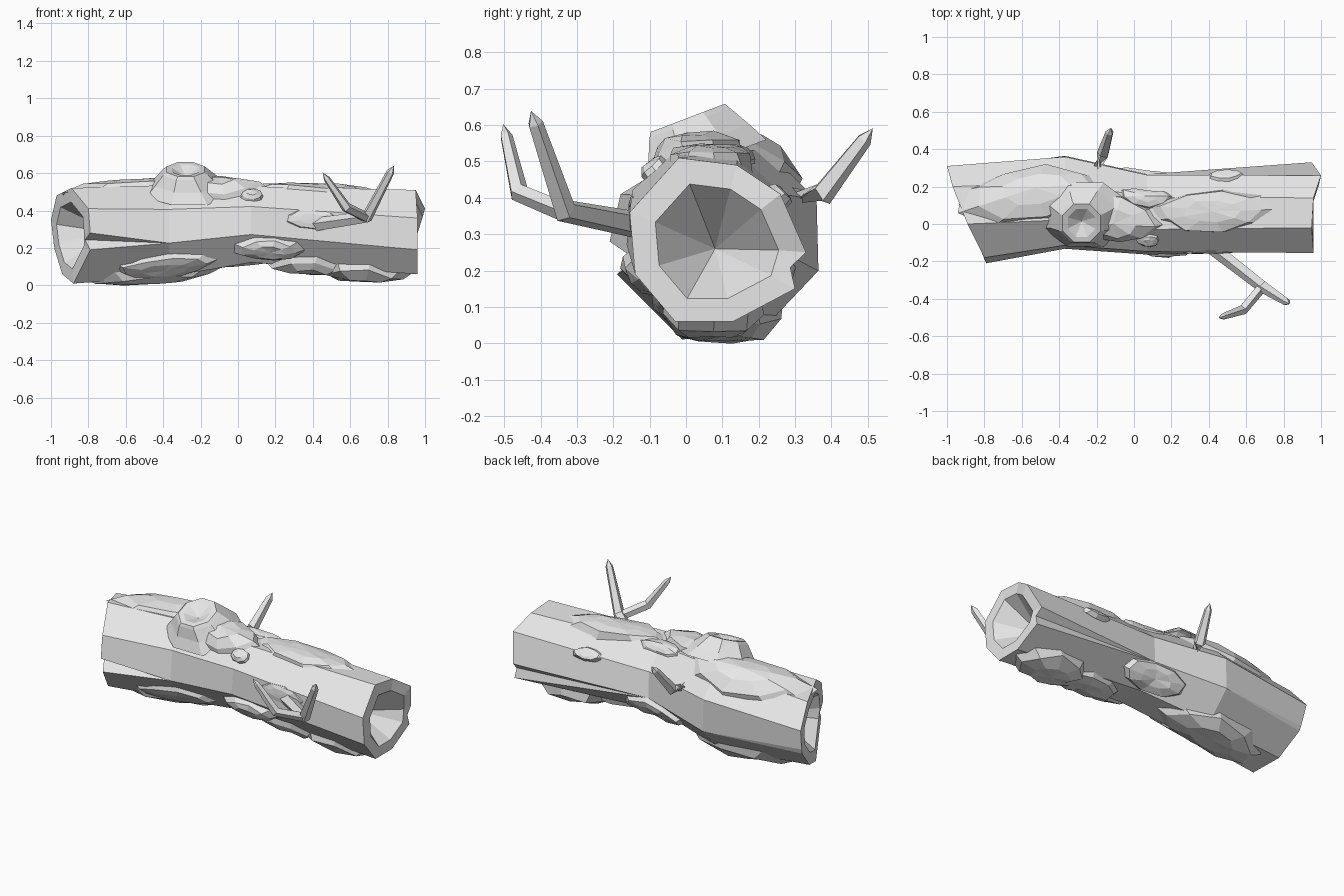
import bpy
import bmesh
import random
from math import sin, cos, radians, pi
from mathutils import Vector

random.seed(4)
if "Cube" in bpy.data.objects:
    bpy.data.objects.remove(bpy.data.objects["Cube"], do_unlink=True)

grey = bpy.data.materials.new("pale_grey_wood")
grey.use_nodes = True
grey.diffuse_color = (0.8, 0.8, 0.8, 1)
grey.node_tree.nodes["Principled BSDF"].inputs["Base Color"].default_value = grey.diffuse_color

# Log cross-sections: x, centre y, centre z, radius y, radius z
SECTIONS = [
    (-0.9, 0.05, 0.27, 0.27, 0.265),
    (-0.37, 0.12, 0.29, 0.26, 0.265),
    (0.07, 0.055, 0.325, 0.225, 0.22),
    (0.96, 0.085, 0.28, 0.245, 0.235),
]


def loft(name, rings, start=None, end=None):
    """Skin a list of rings; optional apex points close the ends."""
    bm = bmesh.new()
    loops = [[bm.verts.new(p) for p in ring] for ring in rings]
    n = len(loops[0])
    for a, b in zip(loops, loops[1:]):
        for i in range(n):
            j = (i + 1) % n
            bm.faces.new((a[i], a[j], b[j], b[i]))
    for apex, loop in ((start, loops[0]), (end, loops[-1])):
        if apex is not None:
            tip = bm.verts.new(apex)
            for i in range(n):
                bm.faces.new((loop[i], loop[(i + 1) % n], tip))
    bmesh.ops.remove_doubles(bm, verts=bm.verts, dist=0.0005)
    bmesh.ops.recalc_face_normals(bm, faces=bm.faces)
    mesh = bpy.data.meshes.new(name)
    bm.to_mesh(mesh)
    bm.free()
    mesh.materials.append(grey)
    obj = bpy.data.objects.new(name, mesh)
    bpy.context.collection.objects.link(obj)


def surface(x, angle, height):
    """Point above the eight-sided log surface."""
    for a, b in zip(SECTIONS, SECTIONS[1:]):
        if x <= b[0]:
            break
    t = (x - a[0]) / (b[0] - a[0])
    cy, cz, ry, rz = [p + (q - p) * t for p, q in zip(a[1:], b[1:])]
    flat = cos(pi / 8) / cos(radians((angle + 22.5) % 45 - 22.5))
    a = radians(angle)
    return Vector((x, cy + cos(a) * (ry * flat + height), cz + sin(a) * (rz * flat + height)))


def octagon(section):
    """Closed log ring: each split corner is three points in one place."""
    x, cy, cz, ry, rz = section
    ring = []
    for angle, count in ((23, 1), (67, 1), (112, 1), (154, 1), (194, 3), (247, 1), (292, 1), (340, 3)):
        a = radians(angle)
        ring += [Vector((x, cy + cos(a) * ry, cz + sin(a) * rz))] * count
    return ring


def split_end(corners, centre, front_cut, back_cut):
    """Outer and inner rings of an open end, with notched front and back corners."""
    c = Vector(centre)
    lips = [Vector(p) for p in corners]
    front = (lips[4] + lips[5]) / 2
    back = (lips[8] + lips[9]) / 2

    def with_notches(f, b):
        return lips[:5] + [front.lerp(c, f)] + lips[5:9] + [back.lerp(c, b)] + lips[9:]

    inner = [p.lerp(c, 0.3) for p in with_notches(0, 0)]
    return with_notches(front_cut, back_cut), inner


# Hollow log: outer wall, end rims and conical hollows
left_outer, left_inner = split_end([
    (-1, 0.31, 0.35), (-0.97, 0.2, 0.48), (-0.89, 0, 0.52), (-0.8, -0.18, 0.41), (-0.79, -0.21, 0.28),
    (-0.79, -0.19, 0.19), (-0.88, -0.01, 0.01), (-0.94, 0.14, 0.06), (-0.98, 0.27, 0.19), (-0.985, 0.28, 0.22),
], (-0.9, 0.05, 0.27), 0.25, 0)
right_outer, right_inner = split_end([
    (1, 0.26, 0.41), (0.96, 0.14, 0.49), (0.95, -0.02, 0.51), (0.96, -0.155, 0.36), (0.96, -0.14, 0.19),
    (0.96, -0.14, 0.19), (0.96, -0.03, 0.06), (0.96, 0.13, 0.06), (0.96, 0.3, 0.15), (0.95, 0.33, 0.25),
], (0.96, 0.08, 0.27), 0, 0.12)
loft("hollow_log", [left_inner, left_outer, octagon(SECTIONS[1]), octagon(SECTIONS[2]),
                    right_outer, right_inner],
     start=(-0.66, 0.08, 0.28), end=(0.75, 0.08, 0.26))


def bark_patch(name, x0, x1, a0, a1, height, sides=9):
    """Faceted mound of bark hugging the log."""
    xm, am = (x0 + x1) / 2, (a0 + a1) / 2
    rings = []
    for size, h in ((1.0, -0.02), (0.75, 0.6 * height), (0.42, height)):
        ring = []
        for i in range(sides):
            t = 2 * pi * i / sides
            s = size * random.uniform(0.88, 1.06)
            ring.append(surface(xm + cos(t) * s * (x1 - x0) / 2,
                                am + sin(t) * s * (a1 - a0) / 2,
                                h * random.uniform(0.85, 1.1)))
        rings.append(ring)
    loft(name, rings, end=surface(xm, am, height))


for patch in (
    ("top_left_bark", -0.96, -0.1, 28, 115, 0.042),
    ("top_right_bark", 0.04, 0.8, 55, 125, 0.03),
    ("top_middle_bark", -0.4, 0.18, 65, 148, 0.05),
    ("top_back_bark", -0.1, 0.22, 50, 85, 0.018),
    ("top_knob", 0.0, 0.15, 118, 146, 0.03),
    ("branch_base_bark", 0.22, 0.58, 150, 186, 0.01),
    ("front_knob", -0.04, 0.38, 192, 240, 0.045),
    ("front_lower_bark", -0.7, -0.08, 210, 255, 0.02),
    ("bottom_left_bark", -0.88, -0.06, 230, 315, 0.035),
    ("bottom_middle_bark", 0.1, 0.66, 220, 300, 0.042),
    ("bottom_right_bark", 0.36, 0.96, 225, 312, 0.064),
    ("back_lower_bark", -0.2, 0.3, 290, 345, 0.045),
    ("back_upper_bark", 0.38, 0.6, 18, 42, 0.01),
):
    bark_patch(*patch)


# Broken stump on top, leaning to the front with a hollow rim
def tilted_ring(x, y, z, rx, ry, sides=8):
    ring = []
    for i in range(sides):
        t = 2 * pi * (i + 0.5) / sides
        dy = ry * sin(t)
        ring.append((x + rx * cos(t), y + dy, z + 0.38 * dy))
    return ring


loft("stump", [
    tilted_ring(-0.26, 0.05, 0.495, 0.25, 0.185),
    tilted_ring(-0.27, 0.035, 0.55, 0.19, 0.15),
    tilted_ring(-0.28, 0.01, 0.605, 0.13, 0.12),
    tilted_ring(-0.28, 0.005, 0.62, 0.11, 0.11),
    tilted_ring(-0.28, 0.005, 0.618, 0.08, 0.08),
], end=(-0.28, 0.015, 0.58))


def limb(name, points, radii, sides=5):
    """Tapered twig along a bent path, ending in a point."""
    pts = [Vector(p) for p in points]
    rings = []
    for i, p in enumerate(pts):
        along = (pts[min(i + 1, len(pts) - 1)] - pts[max(i - 1, 0)]).normalized()
        side = along.cross(Vector((0.3, 0.9, 0.1))).normalized()
        up = along.cross(side)
        rings.append([p + radii[i] * (side * cos(2 * pi * k / sides) + up * sin(2 * pi * k / sides))
                      for k in range(sides)])
    tip = pts[-1] + (pts[-1] - pts[-2]).normalized() * 0.04
    loft(name, rings, start=pts[0], end=tip)


limb("front_branch", [(0.36, -0.08, 0.315), (0.69, -0.335, 0.365), (0.815, -0.415, 0.605)],
     (0.04, 0.034, 0.022))
limb("front_fork", [(0.69, -0.33, 0.36), (0.58, -0.46, 0.415), (0.475, -0.495, 0.57)],
     (0.028, 0.028, 0.018))
limb("back_branch", [(-0.21, 0.26, 0.4), (-0.165, 0.375, 0.41), (-0.13, 0.49, 0.56)],
     (0.04, 0.034, 0.022))
